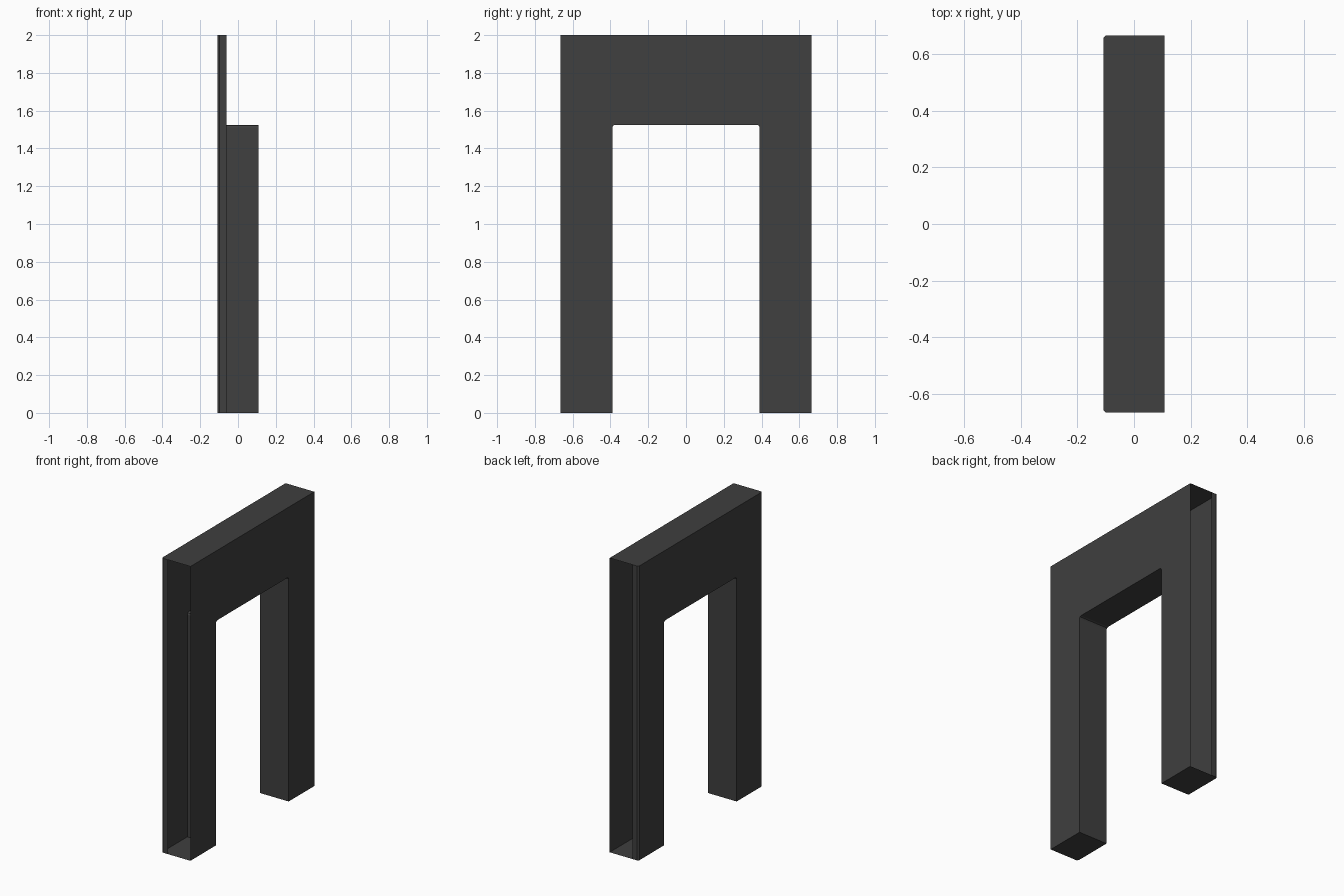
import bpy
import bmesh

cube = bpy.data.objects.get("Cube")
if cube:
    bpy.data.objects.remove(cube, do_unlink=True)

# Overall dimensions
HALF_X, HALF_Y, TOP = 0.108, 0.665, 2.0
OPEN_Y, OPEN_Z = 0.39, 1.525
LIP_X = -0.062

# Material
mat = bpy.data.materials.new("charcoal")
mat.use_nodes = True
colour = (0.05, 0.05, 0.05, 1)
mat.diffuse_color = colour
mat.node_tree.nodes["Principled BSDF"].inputs["Base Color"].default_value = colour

# Arch outline extruded through the thickness
outline = [(-HALF_Y, 0), (-OPEN_Y, 0), (-OPEN_Y, OPEN_Z), (OPEN_Y, OPEN_Z),
           (OPEN_Y, 0), (HALF_Y, 0), (HALF_Y, TOP), (-HALF_Y, TOP)]
bm = bmesh.new()
face = bm.faces.new([bm.verts.new((-HALF_X, y, z)) for y, z in outline])
ext = bmesh.ops.extrude_face_region(bm, geom=[face])
bmesh.ops.translate(bm, vec=(2 * HALF_X, 0, 0),
                    verts=[v for v in ext["geom"] if isinstance(v, bmesh.types.BMVert)])
if face.is_valid and not any(len(e.link_faces) == 1 for e in bm.edges):
    pass
else:
    bmesh.ops.holes_fill(bm, edges=[e for e in bm.edges if len(e.link_faces) == 1], sides=0)
bmesh.ops.recalc_face_normals(bm, faces=bm.faces)


def bevel(test, size, segments):
    edges = [e for e in bm.edges if all(test(v.co) for v in e.verts)]
    bmesh.ops.bevel(bm, geom=edges, offset=size, segments=segments,
                    profile=0.5, affect='EDGES')


# Rounded inner corners of the opening, one at a time
for side in (-1, 1):
    bevel(lambda c: abs(c.y - side * OPEN_Y) < 0.001 and abs(c.z - OPEN_Z) < 0.001, 0.015, 2)

# Chamfered upright edges on one broad side
for side in (-1, 1):
    bevel(lambda c: abs(c.y - side * HALF_Y) < 0.001 and c.x < -HALF_X + 0.001, 0.009, 1)


def end_faces():
    bm.normal_update()
    return [f for f in bm.faces
            if abs(f.normal.y) > 0.99 and abs(f.calc_center_median().y) > HALF_Y - 0.002]


# Leave only a narrow lip on each open end
ends = end_faces()
geom = set(ends)
for f in ends:
    geom.update(f.edges)
    geom.update(f.verts)
bmesh.ops.bisect_plane(bm, geom=list(geom), plane_co=(LIP_X, 0, 0), plane_no=(1, 0, 0))
bmesh.ops.delete(bm, geom=[f for f in end_faces() if f.calc_center_median().x > LIP_X],
                 context='FACES')

mesh = bpy.data.meshes.new("doorway_surround")
bm.to_mesh(mesh)
bm.free()
mesh.materials.append(mat)
surround = bpy.data.objects.new("doorway_surround", mesh)
bpy.context.scene.collection.objects.link(surround)
